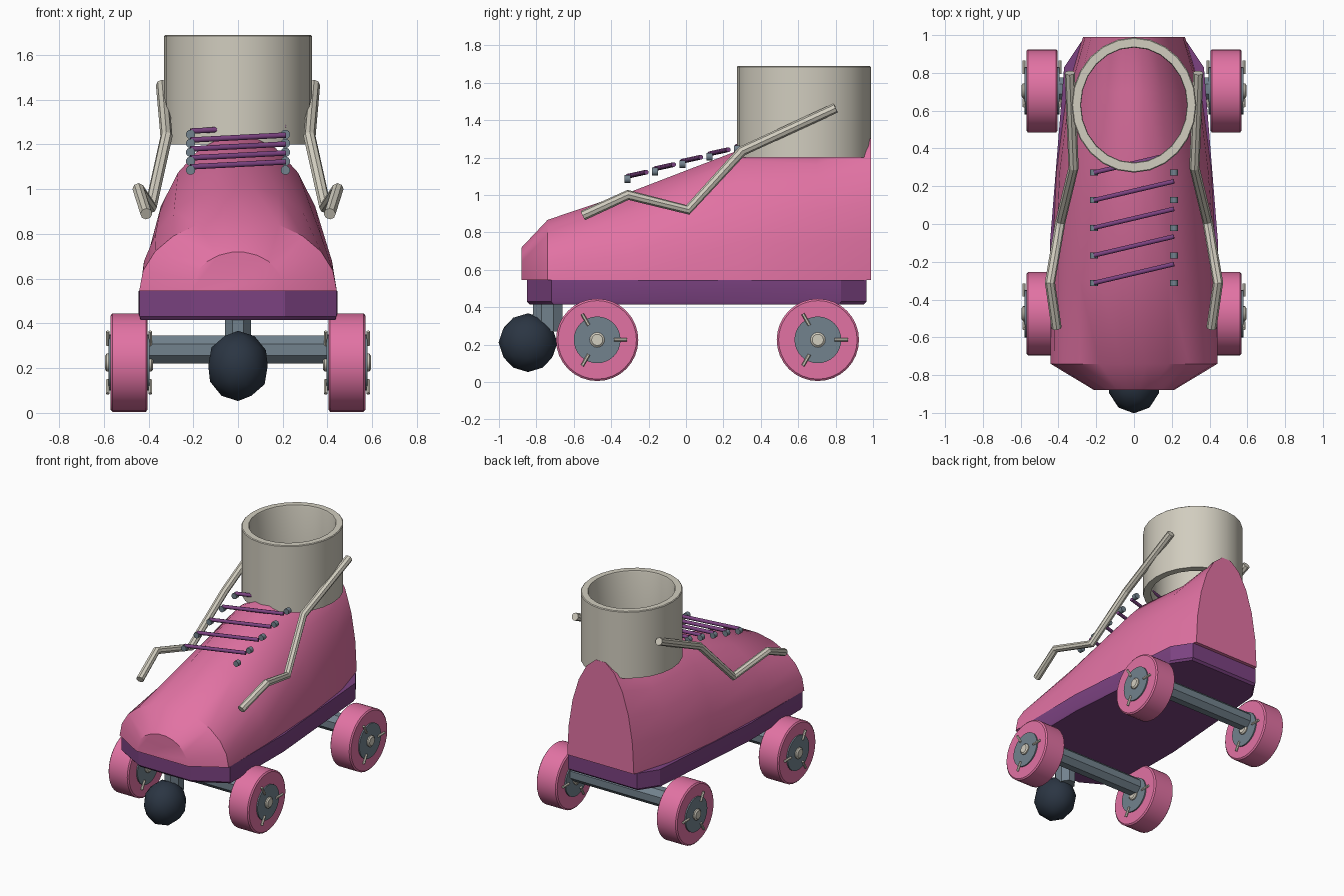
import bpy, bmesh
from math import sin, cos, pi, radians
from mathutils import Vector

cube = bpy.data.objects.get("Cube")
if cube:
    bpy.data.objects.remove(cube, do_unlink=True)


def material(name, rgb):
    m = bpy.data.materials.new(name)
    m.use_nodes = True
    m.diffuse_color = (*rgb, 1)
    m.node_tree.nodes["Principled BSDF"].inputs["Base Color"].default_value = (*rgb, 1)
    return m


PINK = material("pink", (0.76, 0.17, 0.37))
PURPLE = material("purple", (0.2, 0.055, 0.22))
CREAM = material("cream", (0.64, 0.61, 0.52))
STEEL = material("steel grey", (0.17, 0.225, 0.27))
NAVY = material("dark navy", (0.024, 0.036, 0.056))


def finish(bm, name, mat, angle=35):
    bmesh.ops.recalc_face_normals(bm, faces=bm.faces)
    mesh = bpy.data.meshes.new(name)
    bm.to_mesh(mesh)
    bm.free()
    mesh.materials.append(mat)
    obj = bpy.data.objects.new(name, mesh)
    bpy.context.collection.objects.link(obj)
    bpy.ops.object.select_all(action='DESELECT')
    bpy.context.view_layer.objects.active = obj
    obj.select_set(True)
    if angle:
        bpy.ops.object.shade_smooth_by_angle(angle=radians(angle))
    return obj


def loft(name, rings, mat, angle=35, closed=False):
    """Skin equal-sized rings; cap the ends, or join last ring to first."""
    bm = bmesh.new()
    loops = [[bm.verts.new(p) for p in ring] for ring in rings]
    n = len(loops[0])
    pairs = list(zip(loops, loops[1:]))
    if closed:
        pairs.append((loops[-1], loops[0]))
    else:
        bm.faces.new(loops[0])
        bm.faces.new(loops[-1])
    for a, b in pairs:
        for i in range(n):
            j = (i + 1) % n
            bm.faces.new((a[i], a[j], b[j], b[i]))
    return finish(bm, name, mat, angle)


def lathe_x(name, center, profile, mat, sides=32):
    """Revolve (x, radius) pairs around an axis parallel to x."""
    cx, cy, cz = center
    rings = [[(cx + x, cy + r * cos(2 * pi * i / sides), cz + r * sin(2 * pi * i / sides))
              for i in range(sides)] for x, r in profile]
    return loft(name, rings, mat)


def rod(name, a, b, r, mat, sides=8):
    a, b = Vector(a), Vector(b)
    q = (b - a).to_track_quat('Z', 'Y')
    ring = [q @ Vector((r * cos(2 * pi * (i + .5) / sides), r * sin(2 * pi * (i + .5) / sides), 0))
            for i in range(sides)]
    return loft(name, [[e + p for p in ring] for e in (a, b)], mat, 50 if r < .03 else 30)


# Boot: half-ellipse sections (y, half width, height) from toe to heel
BASE = 0.545
sections = [(-.88, .21, .175), (-.74, .442, .325), (-.3, .438, .475), (.28, .41, .7),
            (.7, .355, .68), (.99, .27, .765)]
loft("boot", [[(w * cos(pi * i / 11), y, BASE + h * sin(pi * i / 11)) for i in range(12)]
              for y, w, h in sections], PINK)

# Sole: chamfered outline, with a slightly drawn-in bottom edge
half = [(.21, -.85), (.44, -.72), (.445, -.1), (.37, .83), (.28, .965)]
outline = half + [(-x, y) for x, y in reversed(half)]
loft("sole", [[(x * s, y * s, z) for x, y in outline]
              for z, s in ((.415, .985), (.43, 1), (BASE, 1))], PURPLE, 25)

# Ankle cuff: hollow oval tube
cuff = [(1, 1.2), (1, 1.685), (.985, 1.69), (.86, 1.69), (.85, 1.68), (.85, 1.2)]
loft("ankle_cuff", [[(.33 * s * cos(2 * pi * i / 24), .63 + .358 * s * sin(2 * pi * i / 24), z)
                     for i in range(24)] for s, z in cuff], CREAM, closed=True)

# Wheels with hubs, caps and radial pins, on two axles
for end, y in (("front", -.475), ("rear", .705)):
    rod(end + "_axle", (-.41, y + .01, .283), (.41, y + .01, .283), .067, STEEL)
    for side, s in (("left", 1), ("right", -1)):
        c = (s * .487, y, .225)
        tag = f"{end}_{side}"
        lathe_x(tag + "_wheel", c, [(-.083, .21), (-.075, .22), (.075, .22), (.083, .21)], PINK)
        lathe_x(tag + "_hub", c, [(-.092, .125), (.092, .125)], STEEL)
        lathe_x(tag + "_cap", c, [(-.108, .03), (-.1, .04), (.1, .04), (.108, .03)], CREAM, 16)
        for face in (-1, 1):
            x = c[0] + face * .095
            for k in range(3):
                dy, dz = cos(2 * pi * k / 3), sin(2 * pi * k / 3)
                rod(tag + "_pin", (x, y + .09 * dy, .225 + .09 * dz),
                    (x, y + .16 * dy, .225 + .16 * dz), .009, CREAM, 6)

# Toe stop: ball on a short stem
stem = [(.062 * cos(pi * (i + .5) / 4), -.74 + .085 * sin(pi * (i + .5) / 4)) for i in range(8)]
loft("toe_stop_stem", [[(x, y, z) for x, y in stem] for z in (.27, .43)], STEEL, 30)
bm = bmesh.new()
bmesh.ops.create_icosphere(bm, subdivisions=2, radius=.157)
for v in bm.verts:
    v.co = (v.co.x * .89, v.co.y - .845, v.co.z + .21)
finish(bm, "toe_stop_ball", NAVY)

# Eyelets and slanted laces
for k in range(5):
    y, z = -.312 + .146 * k, 1.085 + .04 * k
    for x in (-.212, .212):
        rod("eyelet", (x, y - .016, z), (x, y + .016, z), .021, STEEL, 12)
    rod("lace", (-.212, y, z + .015), (.212, y + .1, z + .037), .013, PURPLE)

# Bent side straps, mirrored
path = [(.41, -.55, .89), (.445, -.31, 1), (.39, .01, .92), (.32, .3, 1.235), (.34, .8, 1.465)]
for side, s in (("left", 1), ("right", -1)):
    curve = bpy.data.curves.new(side + "_strap", 'CURVE')
    curve.dimensions = '3D'
    curve.bevel_depth = .027
    curve.bevel_resolution = 2
    curve.use_fill_caps = True
    spline = curve.splines.new('POLY')
    spline.use_smooth = False
    spline.points.add(len(path) - 1)
    for p, (x, y, z) in zip(spline.points, path):
        p.co = (s * x, y, z, 1)
    curve.materials.append(CREAM)
    obj = bpy.data.objects.new(side + "_strap", curve)
    bpy.context.collection.objects.link(obj)
    bpy.ops.object.select_all(action='DESELECT')
    bpy.context.view_layer.objects.active = obj
    obj.select_set(True)
    bpy.ops.object.convert(target='MESH')
